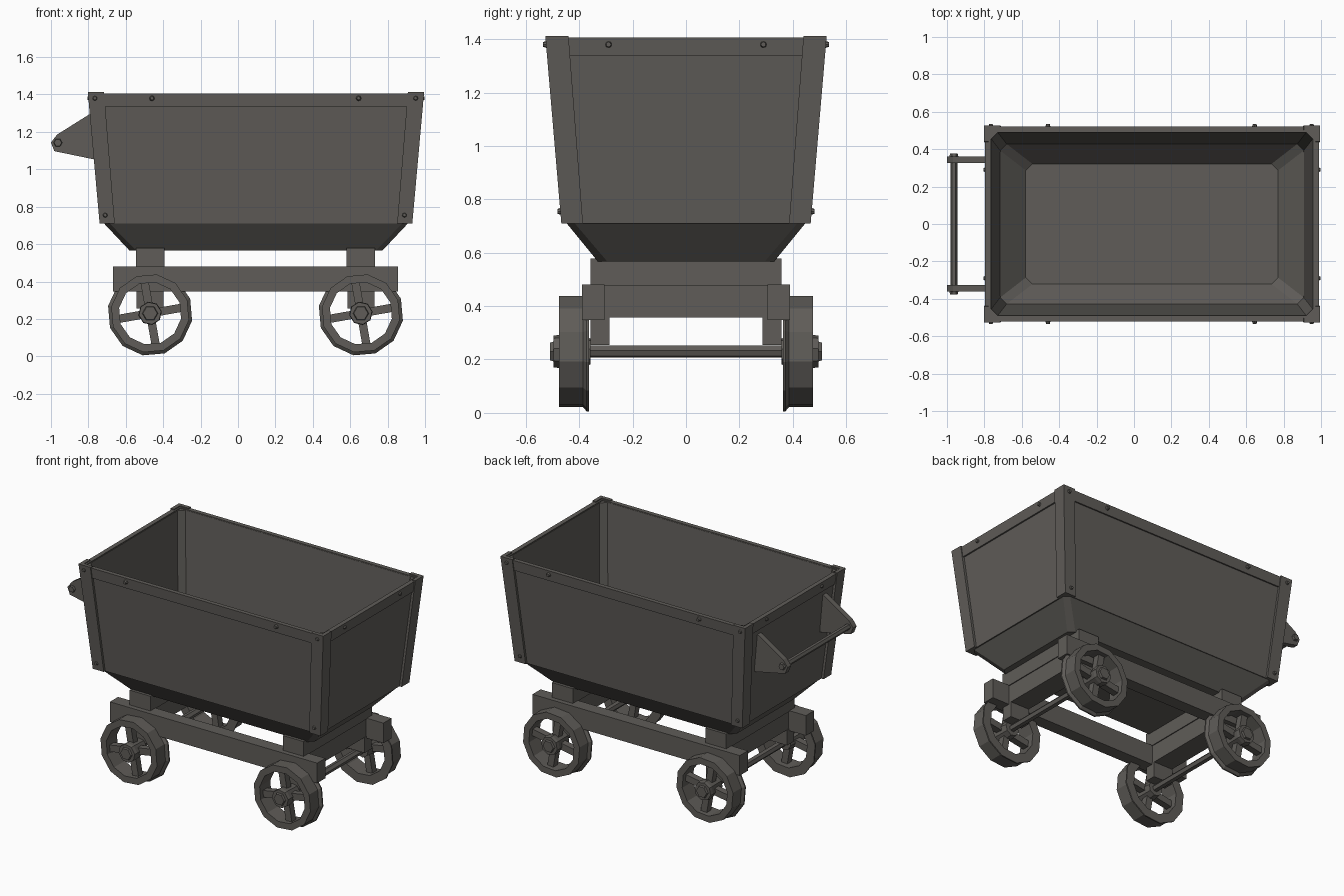
import bpy, bmesh, math
from mathutils import Matrix, Vector

if "Cube" in bpy.data.objects:
    bpy.data.objects.remove(bpy.data.objects["Cube"])

mat = bpy.data.materials.new("dark iron grey")
mat.diffuse_color = (0.115, 0.108, 0.098, 1)
mat.use_nodes = True
mat.node_tree.nodes["Principled BSDF"].inputs["Base Color"].default_value = mat.diffuse_color
CX = 0.096                      # tub centre in x
Z0, Z1 = 0.71, 1.412            # tub wall bottom and top


def finish(bm, name):
    bmesh.ops.recalc_face_normals(bm, faces=bm.faces)
    me = bpy.data.meshes.new(name)
    bm.to_mesh(me)
    bm.free()
    me.materials.append(mat)
    ob = bpy.data.objects.new(name, me)
    bpy.context.collection.objects.link(ob)
    return ob


def skin(bm, loops, caps=True, closed=False):
    """Bridge rings of points with quads."""
    rings = [[bm.verts.new(p) for p in l] for l in loops]
    n = len(rings[0])
    for a, b in list(zip(rings, rings[1:])) + ([(rings[-1], rings[0])] if closed else []):
        for i in range(n):
            j = (i + 1) % n
            bm.faces.new((a[i], a[j], b[j], b[i]))
    if caps and not closed:
        bm.faces.new(rings[0])
        bm.faces.new(rings[-1])


def box(name, x0, x1, y0, y1, z0, z1):
    bm = bmesh.new()
    skin(bm, [[(x0, y0, z), (x1, y0, z), (x1, y1, z), (x0, y1, z)] for z in (z0, z1)])
    return finish(bm, name)


def circle(x, y, z, r, n, turn=0):
    return [(x + r * math.cos(turn + 2 * math.pi * i / n), y,
             z + r * math.sin(turn + 2 * math.pi * i / n)) for i in range(n)]


def rod(name, x, z, prof, n, turn=0, closed=False):
    """Turned part along y from (y, radius) pairs."""
    bm = bmesh.new()
    skin(bm, [circle(x, y, z, r, n, turn) for y, r in prof], closed=closed)
    return finish(bm, name)


def rect(hx, hy, z, c=0.0):
    if c == 0:
        return [(CX + sx * hx, sy * hy, z) for sx, sy in ((-1, -1), (1, -1), (1, 1), (-1, 1))]
    pts = [(-hx + c, -hy), (hx - c, -hy), (hx, -hy + c), (hx, hy - c),
           (hx - c, hy), (-hx + c, hy), (-hx, hy - c), (-hx, -hy + c)]
    return [(CX + x, y, z) for x, y in pts]


def outer(z):
    """Half sizes of the tub at the corner posts."""
    t = (z - Z0) / (Z1 - Z0)
    return 0.836 + 0.063 * t, 0.467 + 0.06 * t


# Tub: sloped bottom, panels and inner lining
bm = bmesh.new()
hx, hy = outer(1.4)
skin(bm, [rect(0.6775, 0.33, 0.567, 0.035), rect(0.812, 0.447, Z0, 0.03),
          rect(0.82, 0.452, Z0, 0.01), rect(hx - 0.016, hy - 0.015, 1.4, 0.01),
          rect(0.86, 0.49, 1.4, 0.035), rect(0.812, 0.428, Z0, 0.035),
          rect(0.675, 0.322, 0.585, 0.035)])
finish(bm, "tub")

# Rim band around the top
bm = bmesh.new()
(ax, ay), (bx, by) = outer(1.337), outer(1.406)
skin(bm, [rect(ax - 0.006, ay - 0.006, 1.337), rect(bx - 0.006, by - 0.006, 1.406),
          rect(0.863, 0.492, 1.406), rect(0.86, 0.488, 1.337)], closed=True)
finish(bm, "rim_band")

# L-shaped corner posts
for sx in (-1, 1):
    for sy in (-1, 1):
        bm = bmesh.new()
        loops = []
        for z, w in ((Z0, 0.081), (Z1, 0.087)):
            hx, hy = outer(z)
            t = 0.025
            loops.append([(CX + sx * (hx - a), sy * (hy - b), z) for a, b in
                          ((0, 0), (w, 0), (w, t), (t, t), (t, w), (0, w))])
        skin(bm, loops)
        finish(bm, "corner_post")


# Rivets
def rivet(pos, normal):
    bm = bmesh.new()
    rot = Vector(normal).to_track_quat('Z', 'Y').to_matrix().to_4x4()
    bmesh.ops.create_cone(bm, cap_ends=True, segments=8, radius1=0.016, radius2=0.009,
                          depth=0.022, matrix=Matrix.Translation(pos) @ rot)
    finish(bm, "rivet")


for s in (-1, 1):
    hx, hy = outer(1.38)
    for x in (-0.765, -0.46, 0.645, 0.95):
        rivet((x, s * hy, 1.38), (0, s, 0))
    for x in (-0.71, 0.89):
        rivet((x, s * outer(0.755)[1], 0.755), (0, s, 0))
    for y in (-0.29, 0.29):
        rivet((CX + s * (hx - 0.007), y, 1.38), (s, 0, 0))

# Push handle: side plates, bar and end nuts
plate = [(-0.77, 1.305), (-0.79, 1.297), (-0.968, 1.185), (-1.0, 1.143), (-0.982, 1.097), (-0.755, 1.05)]
for s in (-1, 1):
    bm = bmesh.new()
    skin(bm, [[(x, s * y, z) for x, z in plate] for y in (0.325, 0.362)])
    finish(bm, "handle_plate")
    rod("handle_nut", -0.963, 1.142, [(s * 0.36, 0.024), (s * 0.376, 0.02)], 6)
rod("handle_bar", -0.963, 1.142, [(-0.34, 0.019), (0.34, 0.019)], 6)

# Chassis beams
for s in (-1, 1):
    y0, y1 = sorted((s * 0.305, s * 0.39))
    box("side_beam", -0.668, 0.855, y0, y1, 0.347, 0.48)

TURN = math.radians(10)
for wx in (-0.47, 0.657):
    box("upper_cross_beam", wx - 0.076, wx + 0.076, -0.358, 0.358, 0.475, 0.578)
    box("lower_cross_beam", wx - 0.07, wx + 0.07, -0.31, 0.31, 0.357, 0.476)
    rod("axle", wx, 0.23, [(-0.48, 0.023), (0.48, 0.023)], 6, TURN)
    for s in (-1, 1):
        y0, y1 = sorted((s * 0.287, s * 0.358))
        box("axle_hanger", wx - 0.072, wx + 0.072, y0, y1, 0.255, 0.36)
        # Flanged wheel rim
        rod("wheel_rim", wx, 0.23, [(s * 0.363, 0.168), (s * 0.363, 0.228), (s * 0.372, 0.228),
                                    (s * 0.386, 0.211), (s * 0.475, 0.211), (s * 0.475, 0.168)],
            12, -TURN, closed=True)
        # Hub and nut
        rod("wheel_hub", wx, 0.23, [(s * 0.358, 0.05), (s * 0.475, 0.063), (s * 0.497, 0.06)], 8, TURN)
        rod("wheel_nut", wx, 0.23, [(s * 0.495, 0.043), (s * 0.51, 0.038)], 6)
        # Four spokes
        bm = bmesh.new()
        for k in range(4):
            a = TURN + k * math.pi / 2
            u, v = Vector((math.cos(a), 0, math.sin(a))), Vector((-math.sin(a), 0, math.cos(a)))
            c = Vector((wx, 0, 0.23))
            skin(bm, [[c + u * r + v * w + Vector((0, s * y, 0)) for w, y in
                       ((-0.022, 0.4), (0.022, 0.4), (0.022, 0.445), (-0.022, 0.445))]
                      for r in (0.03, 0.18)])
        finish(bm, "wheel_spokes")
